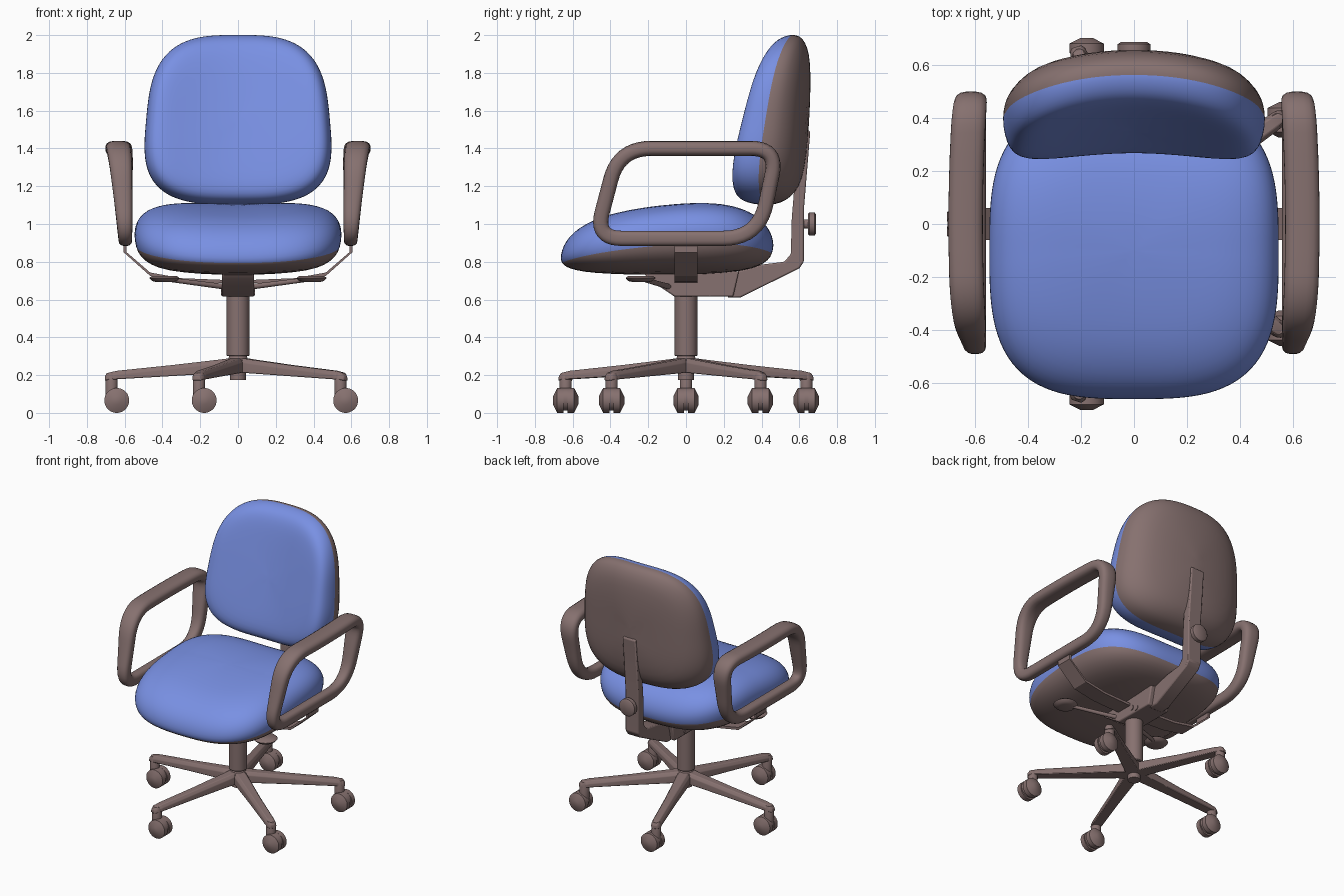
import bpy, bmesh, math
from mathutils import Vector

if "Cube" in bpy.data.objects:
    bpy.data.objects.remove(bpy.data.objects["Cube"])


def material(name, col):
    m = bpy.data.materials.new(name)
    m.diffuse_color = (*col, 1)
    m.use_nodes = True
    m.node_tree.nodes["Principled BSDF"].inputs["Base Color"].default_value = m.diffuse_color
    return m


BLUE = material("blue fabric", (0.19, 0.28, 0.77))
BROWN = material("brown plastic", (0.24, 0.165, 0.16))


def build(name, verts, faces, mats=(BROWN,), angle=40, bevel=0, rule=None):
    me = bpy.data.meshes.new(name)
    me.from_pydata([tuple(v) for v in verts], [], faces)
    bm = bmesh.new()
    bm.from_mesh(me)
    bmesh.ops.recalc_face_normals(bm, faces=bm.faces)
    bm.to_mesh(me)
    bm.free()
    ob = bpy.data.objects.new(name, me)
    bpy.context.collection.objects.link(ob)
    for m in mats:
        me.materials.append(m)
    if rule:
        for p in me.polygons:
            p.material_index = rule(p.index)
    if bevel:
        b = ob.modifiers.new("bevel", 'BEVEL')
        b.width, b.segments = bevel, 2
    bpy.ops.object.select_all(action='DESELECT')
    ob.select_set(True)
    bpy.context.view_layer.objects.active = ob
    bpy.ops.object.shade_smooth_by_angle(angle=math.radians(angle))
    return ob


def loft(name, rings, closed=False, **kw):
    n, m = len(rings[0]), len(rings)
    verts = [v for r in rings for v in r]
    faces = [(i * n + j, i * n + (j + 1) % n, (i + 1) % m * n + (j + 1) % n, (i + 1) % m * n + j)
             for i in range(m if closed else m - 1) for j in range(n)]
    if not closed:
        faces += [tuple(range(n)), tuple(range((m - 1) * n, m * n))]
    return build(name, verts, faces, **kw)


def lathe(name, centre, axis, profile, seg=32, **kw):
    """Turned part: profile of (distance along axis, radius)."""
    a = Vector(axis).normalized()
    u = a.orthogonal().normalized()
    w = a.cross(u)
    c = Vector(centre)
    rings = [[c + a * d + (u * math.cos(t) + w * math.sin(t)) * r
              for t in (2 * math.pi * i / seg for i in range(seg))] for d, r in profile]
    return loft(name, rings, **kw)


def extrude_x(name, poly, hw, bevel=0.008):
    return loft(name, [[(x, y, z) for y, z in poly] for x in (-hw, hw)], bevel=bevel, angle=30)


def cushion(name, pt, upper, lower, power, seg=64, shell_from=0):
    """Padded part: rings (scale, height) across the fabric side, then the shell side."""
    dirs = []
    for i in range(seg):
        t = 2 * math.pi * i / seg
        c, s = math.cos(t), math.sin(t)
        r = (abs(c) ** power + abs(s) ** power) ** (-1 / power)
        dirs.append((c * r, s * r))
    rings = [[pt(s, k, True, u, v) for u, v in dirs] for s, k in upper]
    rings += [[pt(s, k, False, u, v) for u, v in dirs] for s, k in lower]
    split = (len(upper) + shell_from) * seg
    total = (len(rings) - 1) * seg
    ob = loft(name, rings, mats=(BLUE, BROWN), angle=80,
              rule=lambda i: 1 if (split <= i < total or i == total + 1) else 0)
    sub = ob.modifiers.new("smooth", 'SUBSURF')
    sub.levels = sub.render_levels = 1
    return ob


# Seat: waterfall front edge, raised sides, flatter shell underneath
def seat_mid(x, y):
    f = max(0, -(y + 0.1) / 0.565)
    r = max(0, (y + 0.1) / 0.565)
    return 0.9 + 0.045 * (x / 0.55) ** 2 - 0.085 * f ** 1.2 + 0.06 * r * (1 - r) - 0.015 * r ** 4


def seat_pt(s, k, up, u, v):
    x, y = 0.55 * s * u, -0.1 + 0.565 * s * v
    if up:
        return (x, y, seat_mid(x, y) + 0.198 * k)
    return (x, y, 0.73 + (seat_mid(0.55 * u, -0.1 + 0.565 * v) - 0.73) * k)


cushion("seat", seat_pt,
        [(.03, 1), (.25, 1), (.5, .96), (.65, .9), (.78, .79), (.88, .64), (.95, .44), (.988, .22), (1, 0)],
        [(.985, .73), (.95, .5), (.85, .28), (.7, .13), (.4, .03), (.03, 0)], 3.2)


# Backrest: leaning, wrapped around the sitter, narrower at the top
def back_pt(s, k, front, u, v):
    u, v = u * s, v * s
    mid = 0.492 + 0.073 * v - 0.07 * u * u
    if front:
        y = mid - k * (0.142 - 0.043 * v + 0.025 * u * u)
    else:
        y = mid + k * (0.16 - 0.048 * v)
    return (0.489 * u * (1 - 0.085 * v), y, 1.551 + 0.452 * v)


cushion("backrest", back_pt,
        [(.03, 1), (.25, 1), (.5, 1), (.7, .99), (.82, .94), (.9, .83), (.95, .65), (.985, .36), (1, 0)],
        [(.985, .28), (.95, .5), (.85, .75), (.7, .9), (.4, .99), (.03, 1)], 3.2, shell_from=-1)

# Armrest loops: rounded quadrilateral path, wider section on top
corners = [(-.48, .924, .14), (-.355, 1.40, .17), (.485, 1.40, .14), (.385, .924, .19)]
path = []
for i, (y, z, d) in enumerate(corners):
    p = Vector((y, z))
    n = corners[(i + 1) % 4]
    e = Vector(n[:2])
    a = p + (Vector(corners[i - 1][:2]) - p).normalized() * d
    b = p + (e - p).normalized() * d
    path += [a * (1 - t) ** 2 + p * 2 * t * (1 - t) + b * t * t for t in (j / 10 for j in range(11))]
    e += (p - e).normalized() * n[2]
    path += [b.lerp(e, j / 6) for j in range(1, 6)]
for side, label in ((-1, "left"), (1, "right")):
    rings = []
    for i, p in enumerate(path):
        tan = (path[(i + 1) % len(path)] - path[i - 1]).normalized()
        nor = Vector((-tan.y, tan.x))
        t = min(1, max(0, (p.y - .92) / .48))
        cx, hw = .596 + .041 * t - .015 * t * (p.x / .45) ** 2, .036 + .029 * t
        ring = []
        for j in range(20):
            g = 2 * math.pi * j / 20
            c, s = math.cos(g), math.sin(g)
            r = (abs(c) ** 3 + abs(s) ** 3) ** (-1 / 3)
            q = p + nor * s * r * .04
            ring.append((side * (cx + hw * c * r), q.x, q.y))
        rings.append(ring)
    loft(label + "_armrest", rings, closed=True, angle=60)

    # Flat bar carrying the armrest
    bar = [(.605, .91, 1, 0), (.605, .85, 1, 0), (.465, .725, 0, 1), (.3, .695, 0, 1), (.05, .685, 0, 1)]
    loft(label + "_arm_bracket",
         [[(side * (x - .016 * h * f), y, z + .018 * h * g) for y, h in ((-.06, 0), (.06, 0), (.06, 1), (-.06, 1))]
          for x, z, f, g in bar], angle=20)

    # Adjustment lever with paddle
    lathe(label + "_lever_paddle", (side * .39, -.24, .71), (0, 0, 1),
          [(-.018, .04), (-.012, .065), (.004, .08), (.016, .065)])
    a, b = Vector((side * .05, -.08, .665)), Vector((side * .36, -.22, .705))
    lathe(label + "_lever_stalk", a, b - a, [(0, .015), ((b - a).length, .012)], seg=12)

# Tilt mechanism and its bolts
extrude_x("tilt_mechanism", [(-.22, .735), (-.2, .71), (-.06, .615), (.25, .615), (.28, .75)], .085)
for y, z in ((.08, .66), (.125, .64)):
    lathe("mechanism_bolt", (-.09, y, z), (1, 0, 0), [(0, .018), (.18, .018)], seg=16)

# Backrest post and knob
extrude_x("back_post", [(.22, .61), (.29, .612), (.6, .765), (.624, .80), (.626, 1.1), (.658, 1.49),
                        (.6, 1.52), (.56, 1.03), (.555, .84), (.52, .80), (.4, .785), (.24, .74)], .053)
lathe("back_knob", (0, .62, 1.0), (0, 1, 0),
      [(0, .025), (.025, .025), (.027, .055), (.033, .062), (.06, .062), (.068, .05)])

# Column and hub
lathe("gas_column", (0, 0, 0), (0, 0, 1), [(.30, .055), (.305, .06), (.64, .06)])
lathe("base_hub", (0, 0, 0), (0, 0, 1), [(.175, .042), (.21, .042), (.211, .065), (.275, .07), (.29, .05), (.31, .045)])

# Five legs with twin-wheel casters
for k in range(5):
    ang = math.pi + k * 2 * math.pi / 5
    c, s = math.cos(ang), math.sin(ang)
    rings = []
    for r, top, bot, hw in ((.0, .295, .21, .047), (.1, .282, .21, .045), (.35, .253, .195, .037),
                            (.64, .223, .178, .034), (.69, .212, .175, .03), (.705, .195, .17, .02)):
        rings.append([(r * c - w * s, r * s + w * c, z) for w, z in
                      ((-hw, bot), (hw, bot), (hw, top - .02), (hw * .6, top), (-hw * .6, top), (-hw, top - .02))])
    loft("base_leg", rings, bevel=.005, angle=45)
    x, y = .67 * c, .67 * s
    lathe("caster_stem", (x, y, 0), (0, 0, 1), [(.09, .032), (.195, .033), (.212, .025)], seg=20)
    wx = x + .028
    lathe("caster_hood", (wx, y, .072), (0, 1, 0), [(-.03, .06), (.03, .06)], seg=24)
    for d in (-1, 1):
        lathe("caster_wheel", (wx, y, .066), (0, d, 0),
              [(.01, .066), (.045, .066), (.067, .022)], seg=28)
